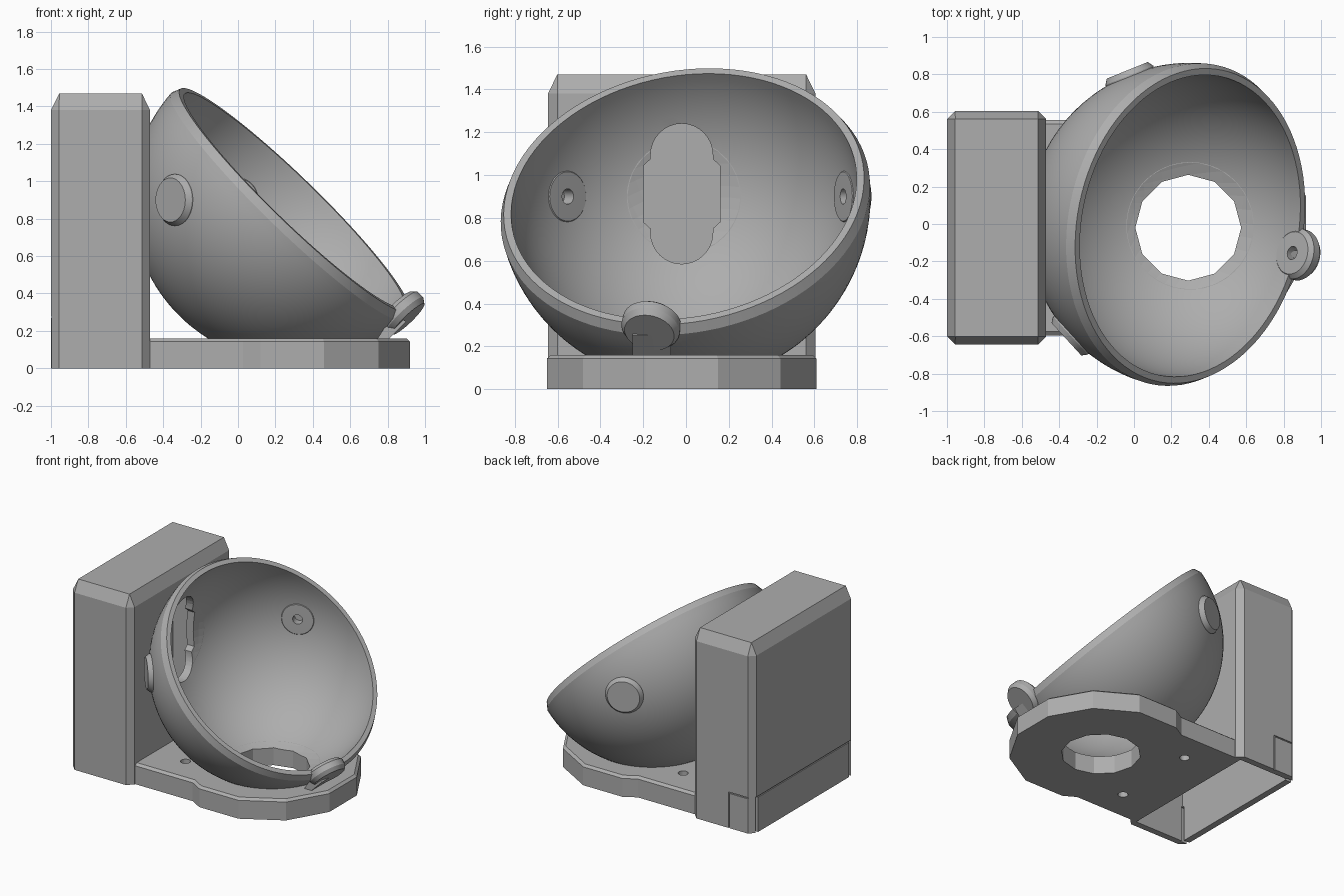
import bpy, bmesh, math
from mathutils import Vector, Matrix

if "Cube" in bpy.data.objects:
    bpy.data.objects.remove(bpy.data.objects["Cube"])

C = Vector((0.30, -0.01, 0.90))            # bowl centre
AXIS = Vector((0.69, -0.14, 0.71)).normalized()   # bowl opening direction
R_OUT, R_IN = 0.872, 0.815

grey = bpy.data.materials.new("plain_grey")
grey.diffuse_color = (0.42, 0.42, 0.42, 1)
grey.use_nodes = True
grey.node_tree.nodes["Principled BSDF"].inputs["Base Color"].default_value = grey.diffuse_color


def finish(name, bm):
    bmesh.ops.remove_doubles(bm, verts=bm.verts, dist=1e-5)
    bmesh.ops.recalc_face_normals(bm, faces=bm.faces)
    me = bpy.data.meshes.new(name)
    bm.to_mesh(me)
    bm.free()
    me.materials.append(grey)
    ob = bpy.data.objects.new(name, me)
    bpy.context.collection.objects.link(ob)
    return ob


def loft(name, loops):
    """Closed solid through matching loops of points."""
    bm = bmesh.new()
    rings = [[bm.verts.new(p) for p in loop] for loop in loops]
    n = len(rings[0])
    for a, b in zip(rings, rings[1:]):
        for i in range(n):
            j = (i + 1) % n
            bm.faces.new((a[i], a[j], b[j], b[i]))
    bm.faces.new(rings[0][::-1])
    bm.faces.new(rings[-1])
    return finish(name, bm)


def lathe(name, profile, direction, steps):
    """Revolve (radius, height) points around a direction through the bowl centre."""
    bm = bmesh.new()
    vs = [bm.verts.new((r, 0, h)) for r, h in profile]
    edges = [bm.edges.new(p) for p in zip(vs, vs[1:])]
    bmesh.ops.spin(bm, geom=vs + edges, cent=(0, 0, 0), axis=(0, 0, 1),
                   angle=math.tau, steps=steps)
    rot = direction.to_track_quat('Z', 'Y').to_matrix().to_4x4()
    bm.transform(Matrix.Translation(C) @ rot)
    bmesh.ops.remove_doubles(bm, verts=bm.verts, dist=1e-5)
    return finish(name, bm)


def block(name, lo, hi):
    rect = [(lo[0], lo[1]), (hi[0], lo[1]), (hi[0], hi[1]), (lo[0], hi[1])]
    return loft(name, [[(x, y, z) for x, y in rect] for z in (lo[2], hi[2])])


def prism(name, cx, cy, r, sides, z0, z1, turn=0.0):
    pts = [(cx + r * math.cos(turn + math.tau * i / sides),
            cy + r * math.sin(turn + math.tau * i / sides)) for i in range(sides)]
    return loft(name, [[(x, y, z) for x, y in pts] for z in (z0, z1)])


def boolean(ob, other, op='DIFFERENCE'):
    m = ob.modifiers.new("cut", 'BOOLEAN')
    m.operation, m.solver, m.object = op, 'EXACT', other
    dg = bpy.context.evaluated_depsgraph_get()
    me = bpy.data.meshes.new_from_object(ob.evaluated_get(dg))
    ob.modifiers.clear()
    ob.data = me


def drop(*obs):
    for o in obs:
        bpy.data.objects.remove(o, do_unlink=True)


def smooth(ob, deg=25):
    bpy.ops.object.select_all(action='DESELECT')
    ob.select_set(True)
    bpy.context.view_layer.objects.active = ob
    bpy.ops.object.shade_smooth_by_angle(angle=math.radians(deg))


# ---- bowl: hollow half sphere with a bevelled rim ----
def arc(r, a0, a1, n):
    return [(r * math.sin(a0 + (a1 - a0) * i / n), -r * math.cos(a0 + (a1 - a0) * i / n))
            for i in range(n + 1)]


half = math.pi / 2
bowl = lathe("bowl", arc(R_OUT, 0, half - 0.055, 28) + [(0.85, 0.0)]
             + arc(R_IN, half, 0, 28), AXIS, 96)

# ---- housing: hollow box, open underneath ----
X0, X1, Y0, Y1 = -1.0, -0.47, -0.645, 0.605


def octagon(z, d, c):
    x0, x1, y0, y1 = X0 + d, X1 - d, Y0 + d, Y1 - d
    return [(x0 + c, y0, z), (x1 - c, y0, z), (x1, y0 + c, z), (x1, y1 - c, z),
            (x1 - c, y1, z), (x0 + c, y1, z), (x0, y1 - c, z), (x0, y0 + c, z)]


housing = loft("housing", [octagon(0, 0, 0.044), octagon(1.38, 0, 0.044),
                           octagon(1.47, 0.044, 0.0005)])
cavity = block("cavity", (-0.95, -0.595, -0.1), (-0.52, 0.555, 1.38))
boolean(housing, cavity)

# narrow slits around the service panel
for lo, hi in (((-1.1, 0.54, -0.1), (-0.94, 0.565, 0.28)),
               ((-1.1, -0.605, -0.1), (-0.94, -0.58, 0.28)),
               ((-1.1, -0.59, 0.27), (-0.992, 0.55, 0.28)),
               ((-0.80, 0.597, -0.1), (-0.79, 0.7, 0.28)),
               ((-0.96, 0.597, 0.27), (-0.79, 0.7, 0.28))):
    s = block("slit", lo, hi)
    boolean(housing, s)
    drop(s)

# ---- base plate: twelve-sided disc joined to a straight neck ----
def base_disc(name, d):
    return prism(name, 0.29, -0.02, 0.652 - d, 12, 0, 1, math.pi / 12)


def plate_loops(cx, cy, r, sides, turn):
    return [[(cx + (r - d) * math.cos(turn + math.tau * i / sides),
              cy + (r - d) * math.sin(turn + math.tau * i / sides), z)
             for i in range(sides)] for z, d in ((0, 0), (0.143, 0), (0.16, 0.02))]


base = loft("base_plate", plate_loops(0.29, -0.02, 0.652, 12, math.pi / 12))
neck = loft("neck", [[(-0.52, -0.595 + d, z), (0.2, -0.595 + d, z),
                      (0.2, 0.555 - d, z), (-0.52, 0.555 - d, z)]
                     for z, d in ((0, 0), (0.143, 0), (0.16, 0.02))])
boolean(base, neck, 'UNION')
drop(neck, cavity)

# ---- hollow out everything inside the bowl ----
ball = lathe("inner_ball", arc(R_IN - 0.001, 0, math.pi, 48), AXIS, 64)
boolean(base, ball)
boolean(housing, ball)
drop(ball)

# ---- drain opening and screw holes ----
drain = prism("drain", 0.29, -0.02, 0.283, 12, -0.2, 0.4)
boolean(base, drain)
boolean(bowl, drain)
drop(drain)
for y in (-0.36, 0.32):
    h = prism("screw", -0.2, y, 0.036, 20, -0.1, 0.155 + 0.1)
    boolean(base, h)
    drop(h)

# ---- viewing slot: rectangle with rounded ends, cut through to the housing ----
slot = []
for zc, s in ((0.73, -1), (1.095, 1)):
    for i in range(17):
        a = math.pi * i / 16
        slot.append((-0.02 - s * -0.145 * math.cos(a), zc + s * 0.145 * math.sin(a)))
    # shoulders step out to the wider middle
    y = 0.178 * -s
    zs = (0.78, 1.045) if s < 0 else (1.045, 0.78)
    for z, w in ((zs[0] - 0.03 * -s, 0.145), (zs[0], 0.178), (zs[1], 0.178),
                 (zs[1] + 0.03 * -s, 0.145)):
        slot.append((-0.02 + math.copysign(w, -s), z))
# order the outline by angle around its middle
slot.sort(key=lambda p: math.atan2(p[1] - 0.9125, p[0] + 0.02))
cut = loft("slot", [[(x, y, z) for y, z in slot] for x in (-0.7, -0.2)])
boolean(bowl, cut)
boolean(housing, cut)
drop(cut)

# ---- three sensor mounts through the bowl wall ----
def flat(deg):
    return Vector((math.cos(math.radians(deg)), math.sin(math.radians(deg)), 0))


mounts = {"front_mount": flat(222.5), "back_mount": flat(112),
          "rim_mount": Vector((0.68, -0.18, -0.71)).normalized()}
for name, d in mounts.items():
    # clear the wall so the recessed face stays visible
    bore = lathe("bore", [(0, 0.7), (0.11, 0.7), (0.11, 0.95), (0, 0.95)], d, 40)
    boolean(bowl, bore)
    drop(bore)
    mount = lathe(name, [(0, 0.865), (0.036, 0.865), (0.036, 0.802), (0.115, 0.802),
                         (0.138, 0.825), (0.138, 0.868), (0.118, 0.897), (0, 0.897)], d, 40)
    smooth(mount)

# ---- short leg carrying the rim mount ----
loft("mount_leg", [[(0.74, -0.25, 0.15), (0.80, -0.25, 0.15), (0.80, -0.07, 0.15), (0.74, -0.07, 0.15)],
                   [(0.83, -0.25, 0.29), (0.90, -0.25, 0.25), (0.90, -0.07, 0.25), (0.83, -0.07, 0.29)]])

smooth(bowl, 20)
